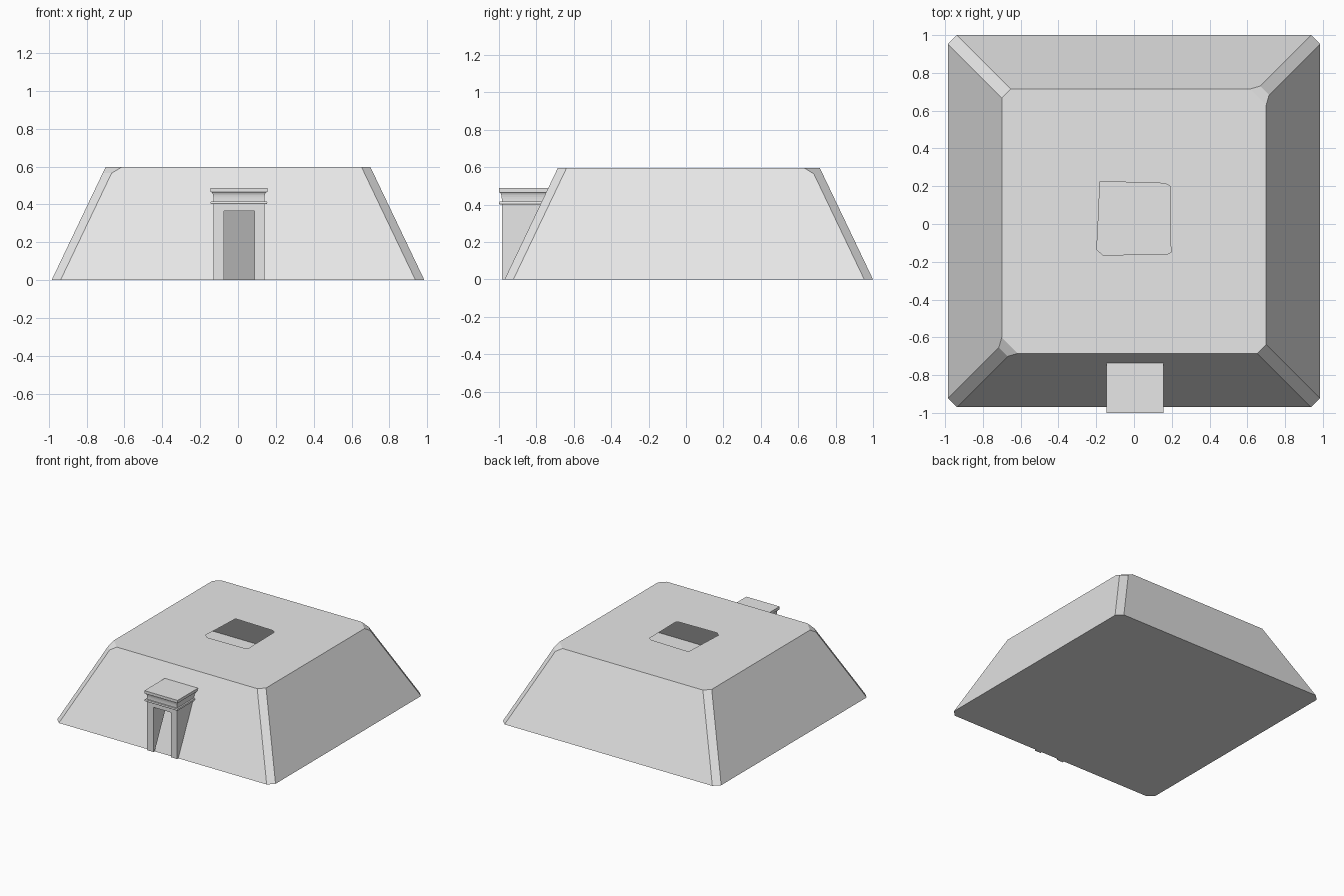
import bpy, bmesh, math

if "Cube" in bpy.data.objects:
    bpy.data.objects.remove(bpy.data.objects["Cube"])

H = 0.597                      # roof height
CX = 0.005                     # portal centre
DOOR_L, DOOR_R, DOOR_H = -0.073, 0.087, 0.365


def mat(name, c):
    m = bpy.data.materials.new(name)
    m.diffuse_color = (c, c, c, 1)
    m.use_nodes = True
    m.node_tree.nodes["Principled BSDF"].inputs["Base Color"].default_value = m.diffuse_color
    return m


STONE = mat("pale_stone", 0.8)


def finish(bm, name):
    me = bpy.data.meshes.new(name)
    bm.to_mesh(me)
    bm.free()
    ob = bpy.data.objects.new(name, me)
    bpy.context.collection.objects.link(ob)
    me.materials.append(STONE)
    return ob


def half(z):
    """Half width of the sloping tomb at height z."""
    return 0.985 - 0.285 * z / H


def front_y(z):
    return 0.015 - half(z)


# Sloping shell with cut corners, roof opening and doorway; hollow inside
bm = bmesh.new()
CUT, CHIP, CHIP_Z = 0.047, 0.085, 0.565


def ring(z, cuts):
    """Corners counter-clockwise from front left, two points for each."""
    h = half(z)
    out = []
    for (sx, sy, swap), c in zip([(-1, -1, 0), (1, -1, 1), (1, 1, 0), (-1, 1, 1)], cuts):
        a = (sx * h, sy * (h - c) + 0.015, z)
        b = (sx * (h - c), sy * h + 0.015, z)
        out += [b, a] if swap else [a, b]
    return [bm.verts.new(p) for p in out]


base = ring(0, [CUT] * 4)
roof = ring(H, [CHIP, CUT, CHIP, CUT])
chip = ring(CHIP_Z, [CUT] * 4)
door = [bm.verts.new((x, front_y(z), z)) for x, z in
        [(DOOR_L, 0), (DOOR_L, DOOR_H), (DOOR_R, DOOR_H), (DOOR_R, 0)]]
chipped = {0, 1, 4, 5}
for i in range(8):
    j = (i + 1) % 8
    face = [base[i]] + (door if i == 1 else []) + [base[j]]
    if i in (0, 4):            # corner strip with broken top
        bm.faces.new(face + [chip[j], chip[i]])
        bm.faces.new([chip[i], chip[j], roof[j], roof[i]])
        continue
    if j in chipped:
        face.append(chip[j])
    face += [roof[j], roof[i]]
    if i in chipped:
        face.append(chip[i])
    bm.faces.new(face)
bm.faces.new([base[0], base[7], base[6], base[5], base[4], base[3], base[2]]
             + door[3::-3] + [base[1]])
for i in (2, 3, 6, 7):
    bm.verts.remove(chip[i])
# roof with ragged opening
hole = [bm.verts.new((x, y, H)) for x, y in
        [(-0.18, 0.225), (0.165, 0.215), (0.19, 0.2), (0.195, -0.15),
         (0.18, -0.158), (-0.165, -0.165), (-0.197, -0.135), (-0.19, 0)]]
edges = [bm.edges.new((hole[i], hole[(i + 1) % 8])) for i in range(8)]
edges += [bm.edges.get((roof[i], roof[(i + 1) % 8])) for i in range(8)]
bmesh.ops.triangle_fill(bm, edges=edges, use_beauty=True, normal=(0, 0, 1))
bmesh.ops.recalc_face_normals(bm, faces=bm.faces[:])
finish(bm, "tomb_shell")

# Door frame: jambs and lintel running back to the slope
bm = bmesh.new()
W, ZF = 0.135, 0.405
outline = [(CX - W, 0), (DOOR_L, 0), (DOOR_L, DOOR_H), (DOOR_R, DOOR_H),
           (DOOR_R, 0), (CX + W, 0), (CX + W, ZF), (CX - W, ZF)]
fr = [bm.verts.new((x, -0.985, z)) for x, z in outline]
bk = [bm.verts.new((x, front_y(z), z)) for x, z in outline]
bm.faces.new(fr)
for i in range(8):
    j = (i + 1) % 8
    bm.faces.new([fr[j], fr[i], bk[i], bk[j]])
finish(bm, "door_frame")

# Cornice: roll moulding, hollow curve and slab stacked as one profile
bm = bmesh.new()
profile = [(0.402, 0.0), (0.402, 0.013), (0.408, 0.015), (0.416, 0.013), (0.416, 0.0)]
profile += [(0.43 + 0.035 * math.sin(a), 0.011 * (1 - math.cos(a)))
            for a in [math.pi / 2 * k / 5 for k in range(6)]]
profile += [(0.465, 0.015), (0.488, 0.015)]
rings = []
for z, o in profile:
    f, b = -0.985 - o, front_y(z)
    rings.append([bm.verts.new(p) for p in
                  [(CX - W - o, b, z), (CX - W - o, f, z), (CX + W + o, f, z), (CX + W + o, b, z)]])
for lo, hi in zip(rings, rings[1:]):
    for i in range(3):
        bm.faces.new([lo[i], lo[i + 1], hi[i + 1], hi[i]])
bm.faces.new(rings[-1][::-1])
bmesh.ops.recalc_face_normals(bm, faces=bm.faces[:])
for f in bm.faces:
    if f.calc_center_median().z > 0.487 and f.normal.z < 0:
        bmesh.ops.reverse_faces(bm, faces=bm.faces[:])
        break
finish(bm, "door_cornice")
